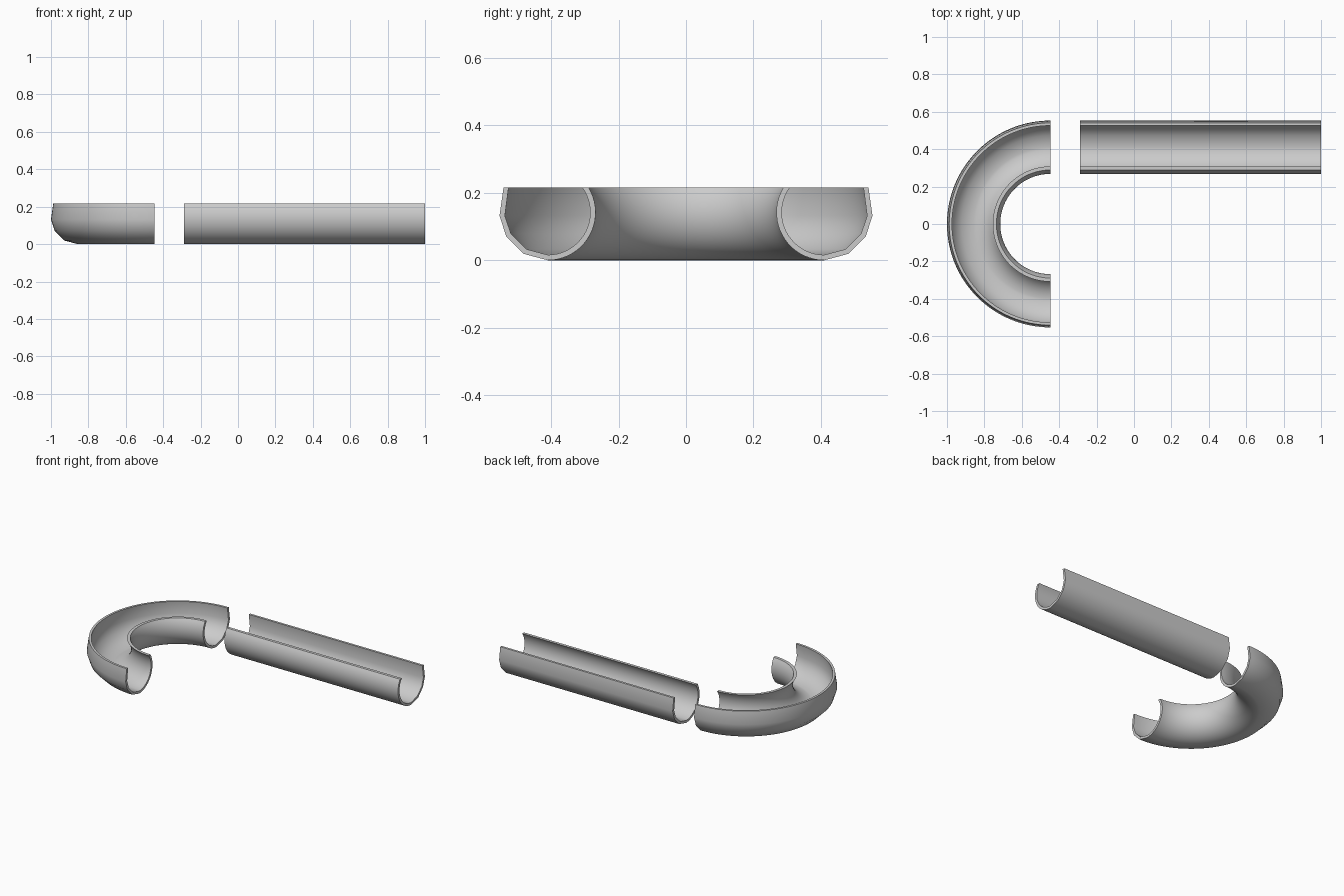
import bpy, bmesh
from math import sin, cos, pi, radians, sqrt, asin

if "Cube" in bpy.data.objects:
    bpy.data.objects.remove(bpy.data.objects["Cube"])

CENTRE_R, CENTRE_Z, TOP_Z = 0.41, 0.142, 0.216


def shell_line(r, outer_top, outer_side):
    """Half-open wall line: coarse facets on the far side, fine arc on the near side."""
    pts = [(outer_top, TOP_Z), (outer_side, 0.132)]
    for deg in (-30, -60, -90):
        pts.append((CENTRE_R + r * cos(radians(deg)), CENTRE_Z + r * sin(radians(deg))))
    end = pi + asin((TOP_Z - CENTRE_Z) / r)
    end = -pi - asin((TOP_Z - CENTRE_Z) / r)
    n = 20
    for i in range(1, n + 1):
        a = -pi / 2 + (end + pi / 2) * i / n
        pts.append((CENTRE_R + r * cos(a), CENTRE_Z + r * sin(a)))
    return pts


# Closed gutter cross-section: outside wall, then inside wall back again
outer = shell_line(0.142, 0.541, 0.553)
inner = shell_line(0.126, 0.526, 0.537)
profile = outer + inner[::-1]
half = len(outer)


def sweep(name, stations):
    """Skin the profile through a list of functions mapping (r, z) to a point."""
    bm = bmesh.new()
    rings = [[bm.verts.new(f(r, z)) for r, z in profile] for f in stations]
    n = len(profile)
    for a, b in zip(rings, rings[1:]):
        for i in range(n):
            j = (i + 1) % n
            bm.faces.new((a[i], a[j], b[j], b[i]))
    # End caps as strips of quads between the two walls
    for ring in (rings[0], rings[-1]):
        for i in range(half - 1):
            bm.faces.new((ring[i], ring[i + 1], ring[n - 2 - i], ring[n - 1 - i]))
    bmesh.ops.recalc_face_normals(bm, faces=bm.faces)
    mesh = bpy.data.meshes.new(name)
    bm.to_mesh(mesh)
    bm.free()
    ob = bpy.data.objects.new(name, mesh)
    bpy.context.collection.objects.link(ob)
    bpy.ops.object.select_all(action='DESELECT')
    ob.select_set(True)
    bpy.context.view_layer.objects.active = ob
    bpy.ops.object.shade_smooth_by_angle(angle=radians(45))


# U-shaped bend
steps = 64
angles = [pi / 2 + pi * i / steps for i in range(steps + 1)]
sweep("gutter_bend", [lambda r, z, a=a: (-0.447 + r * cos(a), r * sin(a), z) for a in angles])

# Straight run
sweep("gutter_straight", [lambda r, z, x=x: (x, r, z) for x in (-0.288, 1.0)])
